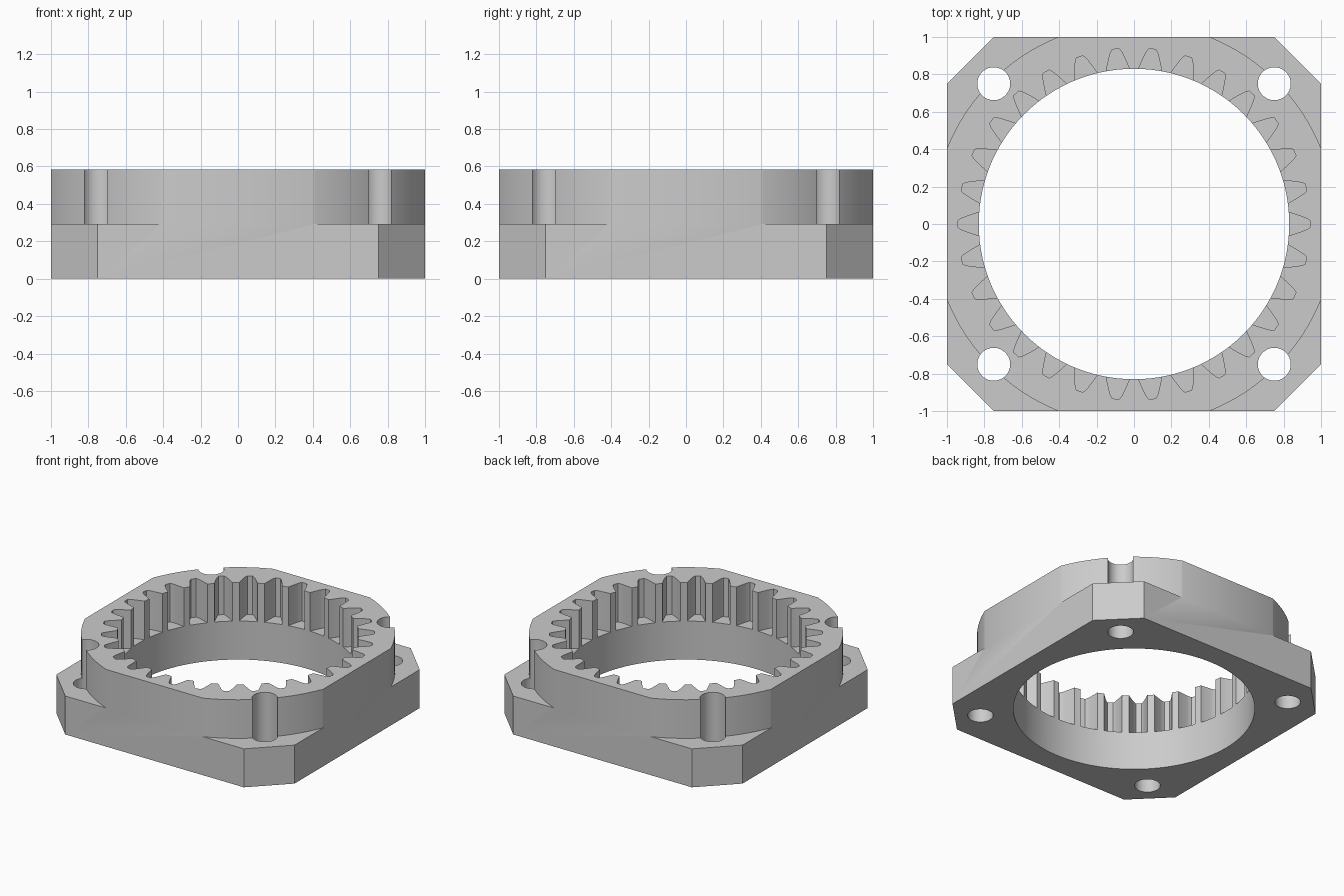
import bpy, bmesh, math

TOP, STEP = 0.585, 0.292          # overall height, flange height
BORE, SHOULDER = 0.83, 1.079      # inner bore and upper body radii
TEETH, BOLT_POS, BOLT_R = 30, 0.75, 0.088

if "Cube" in bpy.data.objects:
    bpy.data.objects.remove(bpy.data.objects["Cube"], do_unlink=True)

metal = bpy.data.materials.new("grey metal")
metal.use_nodes = True
grey = (0.6, 0.6, 0.6, 1)
metal.diffuse_color = grey
metal.node_tree.nodes["Principled BSDF"].inputs["Base Color"].default_value = grey


def circle(r, n, cx=0, cy=0):
    return [(cx + r * math.cos(math.tau * i / n), cy + r * math.sin(math.tau * i / n))
            for i in range(n)]


def prism(name, outline, z0, z1, hole=None):
    """Extrude an outline upwards; an optional hole with equal point count makes a ring."""
    bm = bmesh.new()
    loops = [[[bm.verts.new((x, y, z)) for x, y in pts] for z in (z0, z1)]
             for pts in (outline, hole) if pts]
    n = len(outline)
    for i in range(n):
        j = (i + 1) % n
        for low, high in loops:
            bm.faces.new((low[i], low[j], high[j], high[i]))
        if hole:
            for k in (0, 1):
                a, b = loops[0][k], loops[1][k]
                bm.faces.new((a[i], a[j], b[j], b[i]))
    if not hole:
        bm.faces.new(loops[0][0])
        bm.faces.new(loops[0][1])
    bmesh.ops.recalc_face_normals(bm, faces=bm.faces)
    mesh = bpy.data.meshes.new(name)
    bm.to_mesh(mesh)
    bm.free()
    mesh.materials.append(metal)
    obj = bpy.data.objects.new(name, mesh)
    bpy.context.collection.objects.link(obj)
    return obj


# Square block with chamfered corners
c = 0.75
block = [(1, -c), (1, c), (c, 1), (-c, 1), (-1, c), (-1, -c), (-c, -1), (c, -1)]
housing = prism("ring_gear_housing", block, 0, TOP)

# Tooth gap: (radius, half width) from inside the bore out to the root
flank = [(0.80, 0.068), (0.83, 0.062), (0.865, 0.051), (0.90, 0.039), (0.925, 0.029), (0.94, 0.018)]
gap = [(r, -w) for r, w in flank] + [(r, w) for r, w in reversed(flank)]
gear = []
for i in range(TEETH):
    a = math.tau * i / TEETH
    gear += [(x * math.cos(a) - y * math.sin(a), x * math.sin(a) + y * math.cos(a)) for x, y in gap]

# Cutters: corner shoulders, bore, internal teeth and bolt holes
cutters = [
    prism("shoulder_cutter", circle(1.7, 144), STEP, 0.8, circle(SHOULDER, 144)),
    prism("bore_cutter", circle(BORE, 120), -0.2, 0.8),
    prism("teeth_cutter", gear, STEP, 0.8),
]
for sx in (-1, 1):
    for sy in (-1, 1):
        cutters.append(prism("bolt_cutter", circle(BOLT_R, 40, sx * BOLT_POS, sy * BOLT_POS), -0.2, 0.8))

bpy.context.view_layer.objects.active = housing
housing.select_set(True)
for cutter in cutters:
    cutter.hide_render = True
    mod = housing.modifiers.new("cut", "BOOLEAN")
    mod.operation, mod.solver, mod.object = "DIFFERENCE", "EXACT", cutter
    bpy.ops.object.modifier_apply(modifier=mod.name)
    bpy.data.objects.remove(cutter, do_unlink=True)

bpy.ops.object.shade_smooth_by_angle(angle=math.radians(25))
